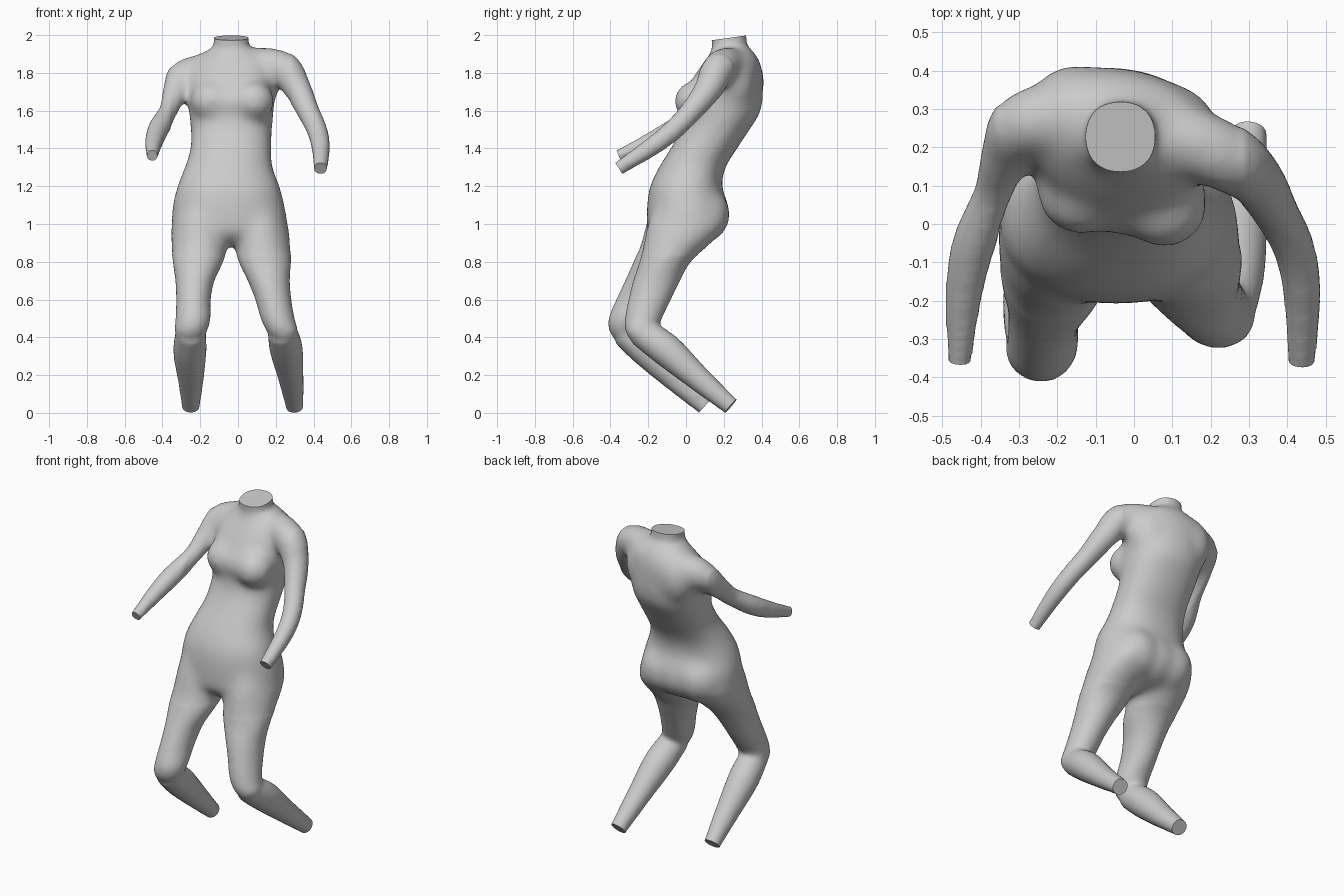
import bpy, bmesh, math
from mathutils import Vector, Matrix

if "Cube" in bpy.data.objects:
    bpy.data.objects.remove(bpy.data.objects["Cube"])

mat = bpy.data.materials.new("plain_grey")
mat.use_nodes = True
GREY = (0.6, 0.6, 0.6, 1)
mat.diffuse_color = GREY
mat.node_tree.nodes["Principled BSDF"].inputs["Base Color"].default_value = GREY

SIDES, STEPS = 28, 5
bm = bmesh.new()


def refine(rows):
    """Catmull-Rom interpolation of the control sections."""
    rows = [Vector(r) for r in rows]
    pts = [rows[0]] + rows + [rows[-1]]
    out = []
    for a, b, c, d in zip(pts, pts[1:], pts[2:], pts[3:]):
        for i in range(STEPS):
            t = i / STEPS
            out.append(0.5 * (2 * b + (c - a) * t + (2 * a - 5 * b + 4 * c - d) * t * t
                              + (3 * b - a - 3 * c + d) * t ** 3))
    return out + [rows[-1]]


def skin(rings):
    """Bridge rings of points into a closed tube."""
    loops = [[bm.verts.new(p) for p in ring] for ring in rings]
    for a, b in zip(loops, loops[1:]):
        for i in range(SIDES):
            j = (i + 1) % SIDES
            bm.faces.new((a[i], a[j], b[j], b[i]))
    bm.faces.new(loops[0][::-1])
    bm.faces.new(loops[-1])


ANGLES = [2 * math.pi * i / SIDES for i in range(SIDES)]


def level_loft(rows, power=1.0):
    """Rows are x, y, z, half width, half depth, turn; sections stay level."""
    rings = []
    for x, y, z, rx, ry, turn in refine(rows):
        rot = Matrix.Rotation(turn, 3, 'Z')
        ring = []
        for a in ANGLES:
            c, s = math.cos(a), math.sin(a)
            p = Vector((rx * math.copysign(abs(c) ** power, c),
                        ry * math.copysign(abs(s) ** power, s), 0))
            ring.append(Vector((x, y, z)) + rot @ p)
        rings.append(ring)
    skin(rings)


cuts = []


def limb(rows):
    """Rows are x, y, z, radius; sections follow the path, the end is cut flat."""
    path = refine(rows)
    last = path[-1].xyz
    way = (last - path[-3].xyz).normalized()
    cuts.append((last, way))
    path.append(Vector((*(last + way * 0.05), path[-1][3])))
    heads = [(b.xyz - a.xyz).normalized() for a, b in zip(path, path[1:])]
    heads.append(heads[-1])
    u = heads[0].orthogonal().normalized()
    rings, prev = [], heads[0]
    for p, t in zip(path, heads):
        u = prev.rotation_difference(t) @ u
        v, prev = t.cross(u), t
        rings.append([p.xyz + p[3] * (u * math.cos(a) + v * math.sin(a)) for a in ANGLES])
    skin(rings)


def ball(centre, size):
    m = Matrix.Translation(centre) @ Matrix.Diagonal((*size, 1))
    bmesh.ops.create_uvsphere(bm, u_segments=24, v_segments=16, radius=1, matrix=m)


# Trunk from crotch to neck
level_loft([
    (-0.04, -0.03, 0.89, 0.13, 0.10, 0),
    (-0.045, -0.025, 0.95, 0.25, 0.178, 0),
    (-0.045, 0.0, 1.02, 0.302, 0.208, 0),
    (-0.05, 0.008, 1.10, 0.297, 0.215, 0),
    (-0.05, 0.0, 1.20, 0.272, 0.191, 0),
    (-0.05, 0.033, 1.30, 0.234, 0.177, 0),
    (-0.037, 0.095, 1.40, 0.216, 0.177, -0.05),
    (-0.035, 0.155, 1.50, 0.217, 0.182, -0.1),
    (-0.035, 0.187, 1.58, 0.223, 0.201, -0.15),
    (-0.035, 0.188, 1.65, 0.228, 0.217, -0.18),
    (-0.035, 0.207, 1.72, 0.23, 0.198, -0.18),
    (-0.035, 0.23, 1.80, 0.235, 0.173, -0.18),
    (-0.02, 0.245, 1.87, 0.20, 0.14, -0.15),
    (-0.03, 0.245, 1.92, 0.13, 0.107, -0.1),
    (-0.035, 0.23, 1.95, 0.094, 0.094, 0),
    (-0.035, 0.225, 2.04, 0.094, 0.094, 0)], 0.9)
cuts.append((Vector((-0.035, 0.225, 1.985)), Vector((0, -0.14, 1)).normalized()))

# Bust with breastbone, shoulder blades, and seat
for x, y in ((0.08, 0.05), (-0.03, 0.09), (-0.14, 0.085)):
    ball((x, y, 1.65), (0.115, 0.115, 0.11))
for x, y in ((0.09, 0.235), (-0.15, 0.285)):
    ball((x, y, 1.75), (0.13, 0.132, 0.17))
for x in (-0.165, -0.045, 0.07):
    ball((x, 0.075, 1.05), (0.155, 0.16, 0.155))

# Thighs
level_loft([
    (0.10, 0.01, 1.12, 0.12, 0.17, 0),
    (0.117, 0.005, 1.0, 0.147, 0.208, 0),
    (0.128, -0.045, 0.90, 0.15, 0.18, 0),
    (0.142, -0.11, 0.80, 0.139, 0.136, 0),
    (0.163, -0.155, 0.70, 0.112, 0.125, 0),
    (0.187, -0.192, 0.60, 0.096, 0.113, 0),
    (0.21, -0.225, 0.50, 0.09, 0.098, 0),
    (0.235, -0.24, 0.43, 0.082, 0.08, 0),
    (0.245, -0.24, 0.38, 0.05, 0.05, 0)])
level_loft([
    (-0.20, 0.0, 1.12, 0.12, 0.17, 0),
    (-0.20, -0.005, 1.0, 0.152, 0.208, 0),
    (-0.203, -0.06, 0.90, 0.152, 0.178, 0),
    (-0.212, -0.14, 0.80, 0.134, 0.138, 0),
    (-0.228, -0.197, 0.70, 0.104, 0.126, 0),
    (-0.236, -0.252, 0.60, 0.092, 0.118, 0),
    (-0.238, -0.31, 0.50, 0.093, 0.1, 0),
    (-0.25, -0.325, 0.43, 0.085, 0.08, 0),
    (-0.255, -0.32, 0.38, 0.05, 0.05, 0)])

# Shins
limb([(0.235, -0.24, 0.43, 0.078), (0.255, -0.11, 0.338, 0.088),
      (0.28, 0.06, 0.187, 0.068), (0.30, 0.237, 0.036, 0.048)])
limb([(-0.25, -0.325, 0.43, 0.08), (-0.255, -0.2, 0.323, 0.088),
      (-0.25, -0.045, 0.172, 0.068), (-0.25, 0.1, 0.036, 0.048)])

# Arms
limb([(0.09, 0.24, 1.85, 0.088), (0.235, 0.175, 1.825, 0.092), (0.316, 0.115, 1.71, 0.074),
      (0.37, 0.03, 1.60, 0.06), (0.417, -0.065, 1.50, 0.055), (0.438, -0.18, 1.41, 0.05),
      (0.437, -0.355, 1.295, 0.037)])
limb([(-0.16, 0.28, 1.81, 0.09), (-0.28, 0.262, 1.785, 0.09), (-0.333, 0.175, 1.69, 0.067),
      (-0.365, 0.08, 1.60, 0.053), (-0.417, -0.05, 1.51, 0.057), (-0.443, -0.18, 1.44, 0.049),
      (-0.455, -0.355, 1.362, 0.032)])

# Fuse the parts into one skin
bmesh.ops.recalc_face_normals(bm, faces=bm.faces)
mesh = bpy.data.meshes.new("headless_body")
bm.to_mesh(mesh)
bm.free()
body = bpy.data.objects.new("headless_body", mesh)
bpy.context.collection.objects.link(body)
bpy.context.view_layer.objects.active = body
body.select_set(True)
fuse = body.modifiers.new("fuse", 'REMESH')
fuse.mode, fuse.voxel_size = 'VOXEL', 0.014
soften = body.modifiers.new("soften", 'SMOOTH')
soften.factor, soften.iterations = 0.5, 8
for name in ("fuse", "soften"):
    bpy.ops.object.modifier_apply(modifier=name)

bm = bmesh.new()
bm.from_mesh(mesh)

# Blend the trunk further, leaving the arms, shins and neck alone
trunk = [v for v in bm.verts if 0.84 < v.co.z < 1.94 and abs(v.co.x + 0.035) < 0.32]
for _ in range(20):
    bmesh.ops.smooth_vert(bm, verts=trunk, factor=0.5,
                          use_axis_x=True, use_axis_y=True, use_axis_z=True)

# Flat cuts at the neck, wrists and ankles
for point, way in cuts:
    faces = [f for f in bm.faces if (f.calc_center_median() - point).length < 0.16]
    geom = set(faces) | {e for f in faces for e in f.edges} | {v for f in faces for v in f.verts}
    bmesh.ops.bisect_plane(bm, geom=list(geom), plane_co=point, plane_no=way, clear_outer=True)
    rim = [e for e in bm.edges if e.is_boundary]
    bmesh.ops.holes_fill(bm, edges=rim, sides=0)
bmesh.ops.recalc_face_normals(bm, faces=bm.faces)
bm.to_mesh(mesh)
bm.free()

mesh.materials.clear()
mesh.materials.append(mat)
bpy.ops.object.shade_smooth_by_angle(angle=math.radians(35))
